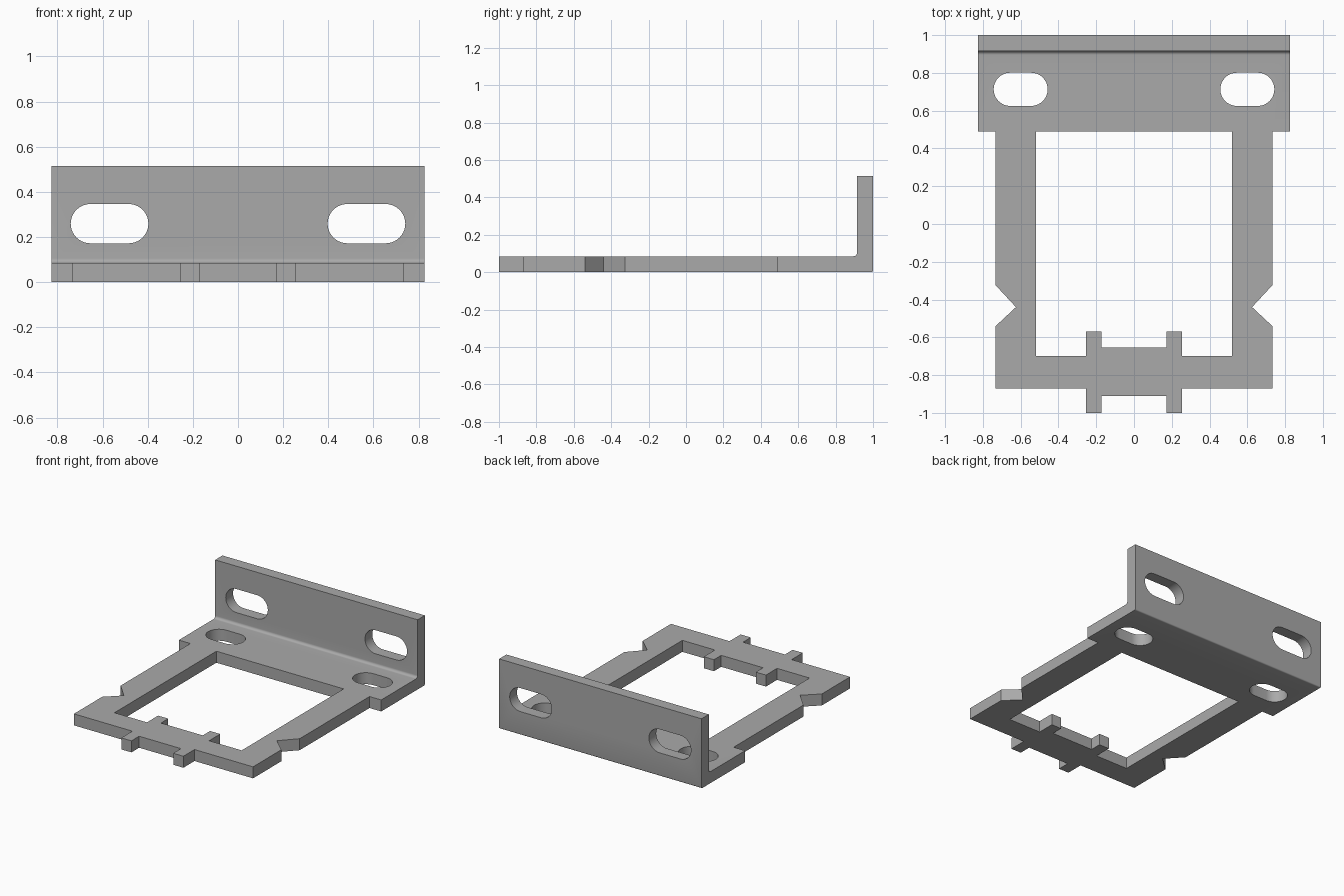
import bpy, bmesh, math
from mathutils import Vector

cube = bpy.data.objects.get("Cube")
if cube:
    bpy.data.objects.remove(cube, do_unlink=True)

HALF_W, THICK, HEIGHT = 0.827, 0.085, 0.515

steel = bpy.data.materials.new("grey_steel")
steel.use_nodes = True
colour = (0.4, 0.4, 0.4, 1)
steel.diffuse_color = colour
steel.node_tree.nodes["Principled BSDF"].inputs["Base Color"].default_value = colour


def prism(name, points, push):
    """Extrude a closed 3D outline along a vector."""
    bm = bmesh.new()
    face = bm.faces.new([bm.verts.new(p) for p in points])
    new = bmesh.ops.extrude_face_region(bm, geom=[face])["geom"]
    bmesh.ops.translate(bm, vec=Vector(push),
                        verts=[g for g in new if isinstance(g, bmesh.types.BMVert)])
    bmesh.ops.recalc_face_normals(bm, faces=bm.faces)
    mesh = bpy.data.meshes.new(name)
    bm.to_mesh(mesh)
    bm.free()
    mesh.materials.append(steel)
    obj = bpy.data.objects.new(name, mesh)
    bpy.context.collection.objects.link(obj)
    return obj


def arc(cx, cy, r, start, end, steps):
    angles = [math.radians(start + (end - start) * i / steps) for i in range(steps + 1)]
    return [(cx + r * math.cos(a), cy + r * math.sin(a)) for a in angles]


def slot(cx, cy, half_len, r):
    d = half_len - r
    return arc(cx + d, cy, r, -90, 90, 20) + arc(cx - d, cy, r, 90, 270, 20)


def mirrored(points):
    return [(-x, y) for x, y in reversed(points)]


# Bent sheet: L section with a filleted inside and eased outside corner
fillet, ease, inner = 0.02, 0.01, 1 - THICK
section = [(-1, 0)] + arc(1 - ease, ease, ease, -90, 0, 4)
section += [(1, HEIGHT), (inner, HEIGHT)]
section += arc(inner - fillet, THICK + fillet, fillet, 0, -90, 8) + [(-1, THICK)]
bracket = prism("mounting_bracket", [(-HALF_W, y, z) for y, z in section],
                (2 * HALF_W, 0, 0))

# Cutouts through the base: sides with V notches, gap between lugs, window
side = [(0.732, 0.49), (0.732, -0.325), (0.625, -0.44), (0.732, -0.54),
        (0.732, -0.87), (0.254, -0.87), (0.254, -1.1), (0.9, -1.1), (0.9, 0.49)]
gap = [(0.171, -1.1), (0.171, -0.91)]
window = [(0.171, -0.655), (0.171, -0.57), (0.254, -0.57), (0.254, -0.7),
          (0.52, -0.7), (0.52, 0.49)]
base_slot = slot(0.6, 0.713, 0.143, 0.088)
wall_slot = slot(0.569, 0.259, 0.172, 0.087)

base_cuts = [side, mirrored(side), gap + mirrored(gap), window + mirrored(window),
             base_slot, mirrored(base_slot)]
cutters = [prism("base_cutter", [(x, y, -0.1) for x, y in cut], (0, 0, 0.25))
           for cut in base_cuts]
cutters += [prism("wall_cutter", [(x, 0.85, z) for x, z in cut], (0, 0.3, 0))
            for cut in (wall_slot, mirrored(wall_slot))]

for cutter in cutters:
    cutter.hide_render = True
    mod = bracket.modifiers.new("cut", "BOOLEAN")
    mod.operation, mod.solver, mod.object = "DIFFERENCE", "EXACT", cutter

# Apply the cuts and discard the cutters
bpy.ops.object.select_all(action="DESELECT")
bracket.select_set(True)
bpy.context.view_layer.objects.active = bracket
for mod in list(bracket.modifiers):
    bpy.ops.object.modifier_apply(modifier=mod.name)
for cutter in cutters:
    bpy.data.objects.remove(cutter, do_unlink=True)
bpy.ops.object.shade_smooth_by_angle(angle=math.radians(30))
